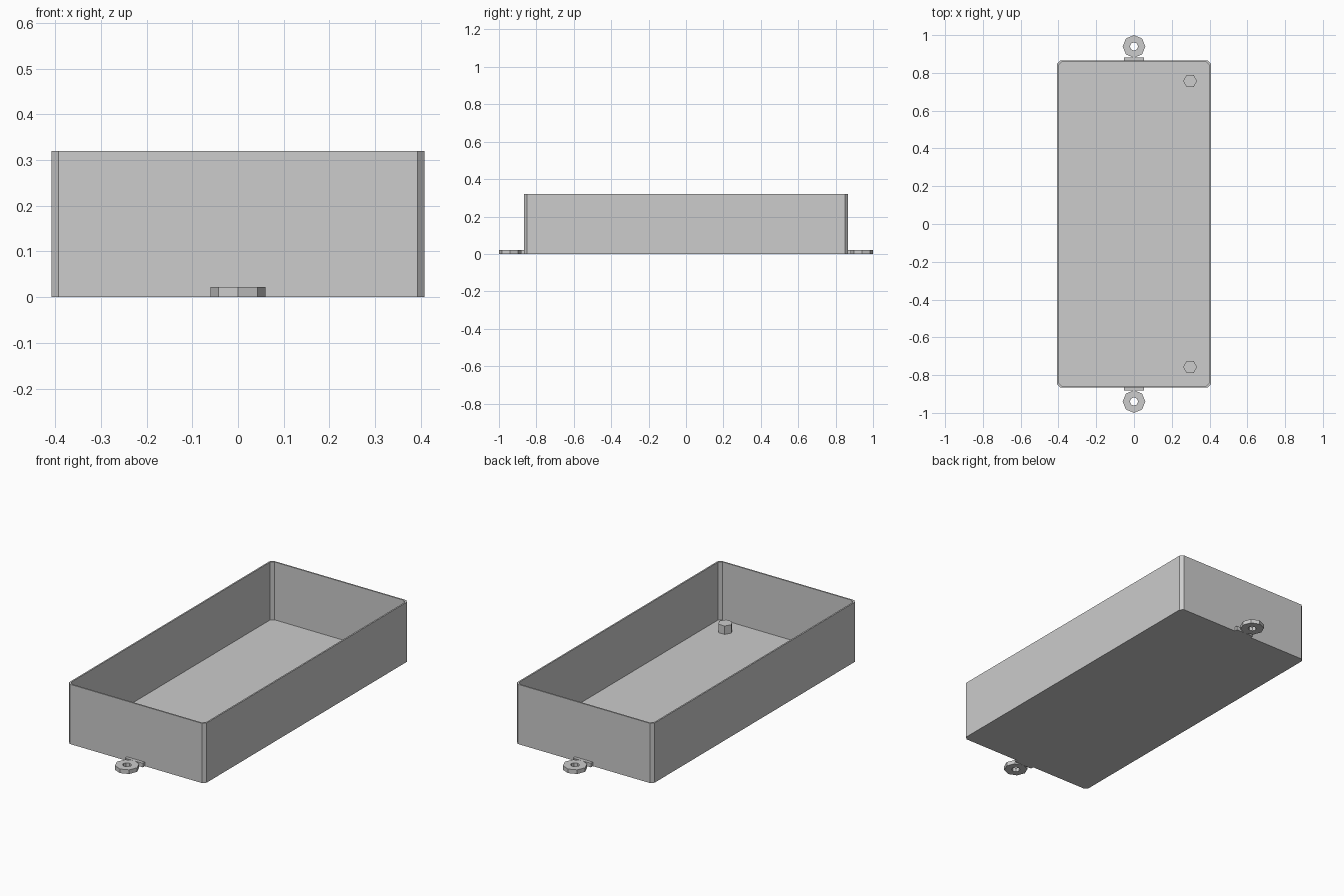
import bpy
import bmesh
from math import cos, sin, tau

if "Cube" in bpy.data.objects:
    bpy.data.objects.remove(bpy.data.objects["Cube"], do_unlink=True)

HALF_X, HALF_Y, HEIGHT = 0.408, 0.865, 0.32
CHAMFER, WALL, FLOOR = 0.016, 0.008, 0.01
LUG_Y, LUG_HEIGHT = 0.94, 0.022

grey = bpy.data.materials.new("light_grey")
grey.use_nodes = True
colour = (0.604, 0.604, 0.604, 1)
grey.diffuse_color = colour
grey.node_tree.nodes["Principled BSDF"].inputs["Base Color"].default_value = colour


def finish(name, bm):
    bmesh.ops.recalc_face_normals(bm, faces=bm.faces)
    mesh = bpy.data.meshes.new(name)
    bm.to_mesh(mesh)
    bm.free()
    mesh.materials.append(grey)
    obj = bpy.data.objects.new(name, mesh)
    bpy.context.collection.objects.link(obj)
    return obj


def loop(bm, points, z):
    return [bm.verts.new((x, y, z)) for x, y in points]


def bridge(bm, a, b):
    for i in range(len(a)):
        j = (i + 1) % len(a)
        bm.faces.new((a[i], a[j], b[j], b[i]))


def polygon(cx, cy, radius, sides):
    return [(cx + radius * cos(tau * i / sides), cy + radius * sin(tau * i / sides))
            for i in range(sides)]


def chamfered_rectangle(hx, hy, c):
    return [(hx, hy - c), (hx - c, hy), (c - hx, hy), (-hx, hy - c),
            (-hx, c - hy), (c - hx, -hy), (hx - c, -hy), (hx, c - hy)]


def prism(name, points, z0, z1):
    bm = bmesh.new()
    low, high = loop(bm, points, z0), loop(bm, points, z1)
    bridge(bm, low, high)
    bm.faces.new(low)
    bm.faces.new(high)
    return finish(name, bm)


# Open tray with chamfered corners, thin walls and a floor
bm = bmesh.new()
outer = chamfered_rectangle(HALF_X, HALF_Y, CHAMFER)
inner = chamfered_rectangle(HALF_X - WALL, HALF_Y - WALL, CHAMFER)
rings = [loop(bm, outer, 0), loop(bm, outer, HEIGHT),
         loop(bm, inner, HEIGHT), loop(bm, inner, FLOOR)]
for a, b in zip(rings, rings[1:]):
    bridge(bm, a, b)
bm.faces.new(rings[0])
bm.faces.new(rings[-1])
finish("tray", bm)

for side, label in ((-1, "front"), (1, "back")):
    # Short six-sided post on the floor
    prism(label + "_post", polygon(0.297, side * 0.757, 0.037, 6), FLOOR, 0.055)

    # Mounting lug: eight-sided ring with a screw hole
    bm = bmesh.new()
    outside = polygon(0, side * LUG_Y, 0.06, 8)
    hole = polygon(0, side * LUG_Y, 0.022, 8)
    rings = [loop(bm, outside, 0), loop(bm, outside, LUG_HEIGHT),
             loop(bm, hole, LUG_HEIGHT), loop(bm, hole, 0)]
    for a, b in zip(rings, rings[1:] + rings[:1]):
        bridge(bm, a, b)
    finish(label + "_lug", bm)

    # Narrow bar joining the lug to the wall
    near, far = side * HALF_Y, side * 0.882
    prism(label + "_lug_bar",
          [(-0.053, near), (0.053, near), (0.053, far), (-0.053, far)], 0, LUG_HEIGHT)
